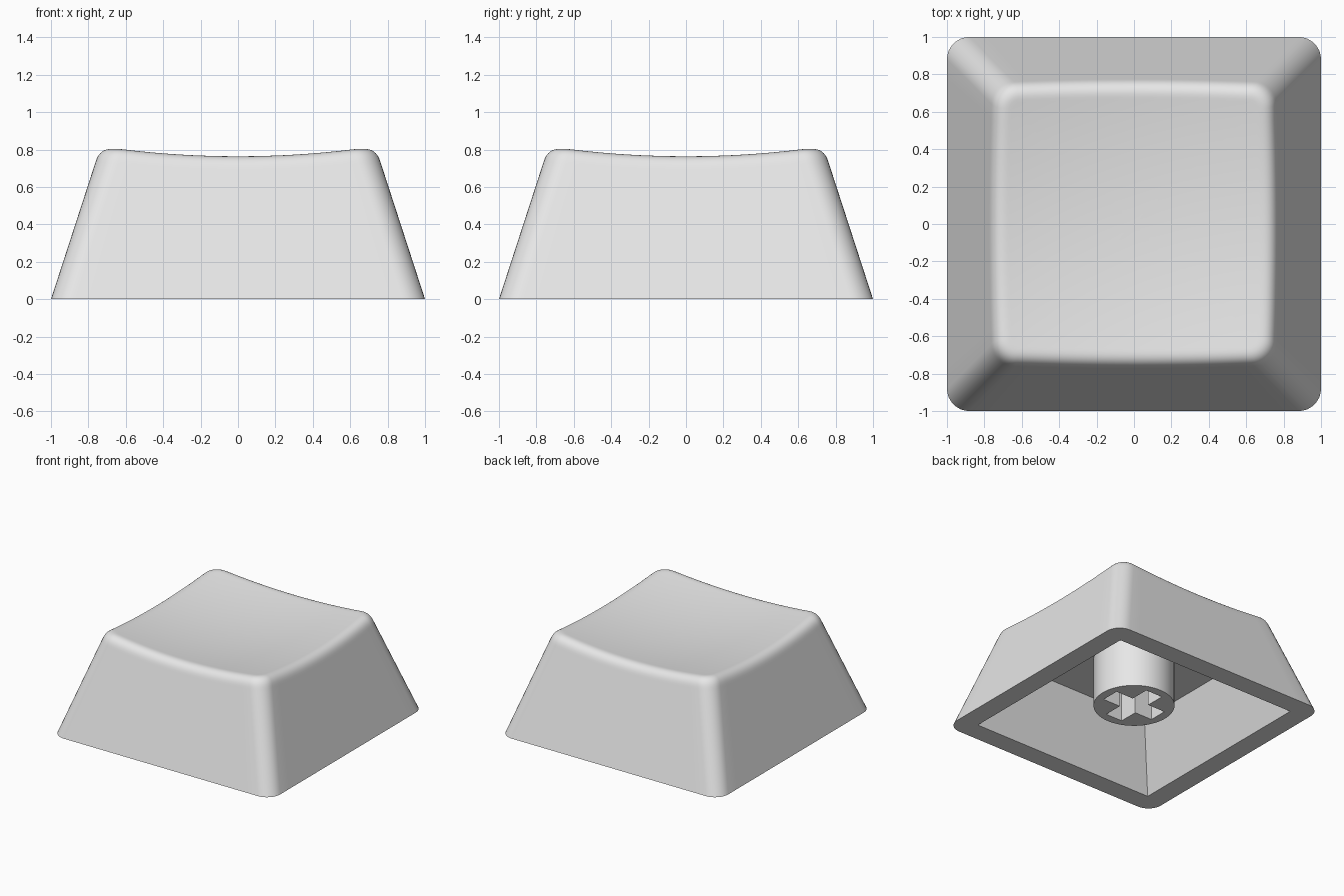
import bpy, bmesh, math
from mathutils import Vector

if "Cube" in bpy.data.objects:
    bpy.data.objects.remove(bpy.data.objects["Cube"])

grey = bpy.data.materials.new("light grey plastic")
grey.diffuse_color = (0.8, 0.8, 0.8, 1)
grey.use_nodes = True
grey.node_tree.nodes["Principled BSDF"].inputs["Base Color"].default_value = grey.diffuse_color

R = 0.12        # vertical corner radius
FILLET = 0.07   # setback of the rounded top edge


def dish(x, y):
    return 0.715 + 0.103 * (x * x + y * y)


def half_width(z):
    return 1 - 0.325 * z


def make_object(name, bm):
    bmesh.ops.recalc_face_normals(bm, faces=bm.faces)
    mesh = bpy.data.meshes.new(name)
    bm.to_mesh(mesh)
    bm.free()
    mesh.materials.append(grey)
    ob = bpy.data.objects.new(name, mesh)
    bpy.context.collection.objects.link(ob)
    return ob


def loft(bm, rings):
    """Skin a list of equally long point rings; return the vertex rings."""
    vr = [[bm.verts.new(p) for p in ring] for ring in rings]
    for a, b in zip(vr, vr[1:]):
        for i in range(len(a)):
            j = (i + 1) % len(a)
            bm.faces.new((a[i], a[j], b[j], b[i]))
    return vr


def prism(name, outline, z0, top, z1):
    bm = bmesh.new()
    vr = loft(bm, [[(x, y, z0) for x, y in outline], [(x, y, z1) for x, y in top]])
    bm.faces.new(vr[0])
    bm.faces.new(vr[1])
    return make_object(name, bm)


def cut(ob, cutter):
    cutter.hide_render = True
    mod = ob.modifiers.new("cut", 'BOOLEAN')
    mod.operation = 'DIFFERENCE'
    mod.solver = 'EXACT'
    mod.object = cutter
    bpy.context.view_layer.objects.active = ob
    bpy.ops.object.modifier_apply(modifier=mod.name)
    bpy.data.objects.remove(cutter)


# Rounded-square parameters: (point on unit square, outward normal)
ARC, SIDE = 8, 16
params = []
for k in range(4):
    c = [Vector((math.sqrt(2) * math.cos(a), math.sqrt(2) * math.sin(a)))
         for a in (math.pi / 4 + k * math.pi / 2, math.pi / 4 + (k + 1) * math.pi / 2)]
    for i in range(ARC + 1):
        a = k * math.pi / 2 + i / ARC * math.pi / 2
        params.append((c[0], Vector((math.cos(a), math.sin(a)))))
    for i in range(1, SIDE):
        params.append((c[0].lerp(c[1], i / SIDE), params[-1][1]))


def wall_point(q, n, z):
    p = q * (half_width(z) - R) + n * R
    return Vector((p.x, p.y, z))


# Outer body: tapered walls, rounded top edge, spherical dish
columns = []
for q, n in params:
    z = 0.8
    for _ in range(12):
        p = wall_point(q, n, z)
        z = dish(p.x, p.y)
    edge = wall_point(q, n, z)
    low = wall_point(q, n, z - FILLET)
    inn = q * (half_width(z) - R) + n * (R - FILLET)
    inn = Vector((inn.x, inn.y, dish(inn.x, inn.y)))
    col = [wall_point(q, n, 0), wall_point(q, n, z - FILLET - 0.015)]
    for i in range(9):
        t = i / 8
        col.append(low * (1 - t) ** 2 + edge * 2 * t * (1 - t) + inn * t * t)
    for s in (0.98, 0.9, 0.8, 0.7, 0.6, 0.5, 0.4, 0.3, 0.2, 0.1):
        x, y = inn.x * s, inn.y * s
        col.append(Vector((x, y, dish(x, y))))
    columns.append(col)

bm = bmesh.new()
vr = loft(bm, list(zip(*columns)))
bm.faces.new(vr[0])
centre = bm.verts.new((0, 0, dish(0, 0)))
last = vr[-1]
for i in range(len(last)):
    bm.faces.new((last[i], last[(i + 1) % len(last)], centre))
cap = make_object("cap_shell", bm)


def square(h):
    return [(h, h), (-h, h), (-h, -h), (h, -h)]


# Hollow underside with straight tapered walls
CEILING, OPEN, TOP = 0.51, 0.835, 0.64
slope = (OPEN - TOP) / CEILING
cut(cap, prism("cavity_cutter", square(OPEN + 0.1 * slope), -0.1, square(TOP), CEILING))

# Round stem with a cross-shaped socket
circle = [(0.305 * math.cos(i * math.pi / 32), 0.305 * math.sin(i * math.pi / 32))
          for i in range(64)]
stem = prism("stem", circle, 0.11, circle, CEILING + 0.02)
A, B = 0.235, 0.076
cross = []
for k in range(4):
    c, s = round(math.cos(k * math.pi / 2)), round(math.sin(k * math.pi / 2))
    cross += [(x * c - y * s, x * s + y * c) for x, y in ((A, -B), (A, B), (B, B))]
cut(stem, prism("cross_cutter", cross, 0.0, cross, CEILING))

for ob in (cap, stem):
    bpy.ops.object.select_all(action='DESELECT')
    ob.select_set(True)
    bpy.context.view_layer.objects.active = ob
    bpy.ops.object.shade_smooth_by_angle(angle=math.radians(30))
